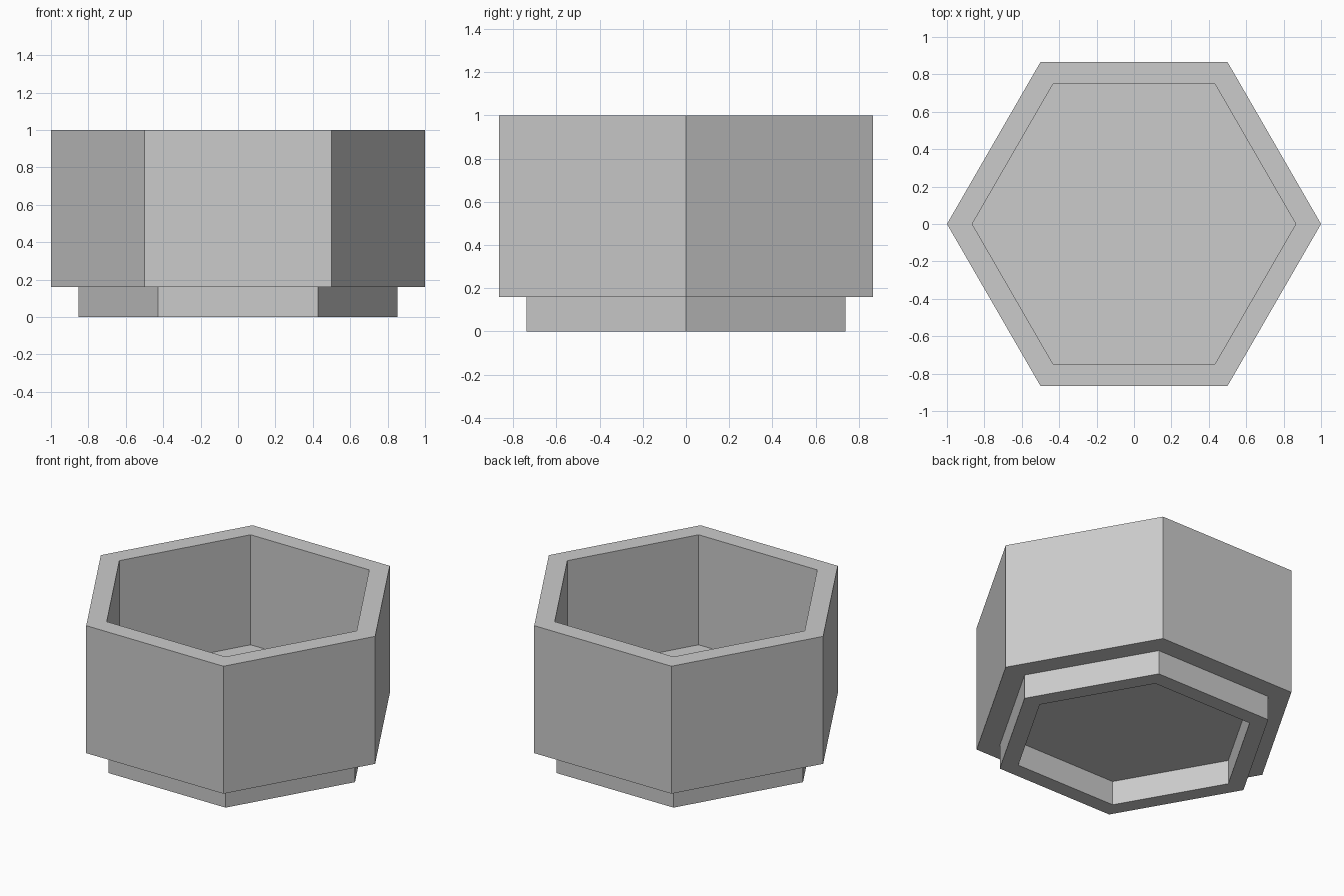
import bpy
import bmesh
from math import cos, sin, pi

cube = bpy.data.objects.get("Cube")
if cube:
    bpy.data.objects.remove(cube, do_unlink=True)

SIDES = 6

# Single plain grey
grey = bpy.data.materials.new("plain grey")
grey.use_nodes = True
colour = (0.6, 0.6, 0.6, 1)
grey.diffuse_color = colour
grey.node_tree.nodes["Principled BSDF"].inputs["Base Color"].default_value = colour


def turned_solid(name, profile):
    """Sweep a (radius, height) profile round a hexagon and cap both ends."""
    bm = bmesh.new()
    rings = []
    for radius, z in profile:
        angles = [2 * pi * i / SIDES for i in range(SIDES)]
        rings.append([bm.verts.new((radius * cos(a), radius * sin(a), z)) for a in angles])
    for low, high in zip(rings, rings[1:]):
        for i in range(SIDES):
            j = (i + 1) % SIDES
            bm.faces.new((low[i], low[j], high[j], high[i]))
    bm.faces.new(rings[0])
    bm.faces.new(rings[-1])
    bmesh.ops.recalc_face_normals(bm, faces=bm.faces)
    mesh = bpy.data.meshes.new(name)
    bm.to_mesh(mesh)
    bm.free()
    mesh.materials.append(grey)
    obj = bpy.data.objects.new(name, mesh)
    bpy.context.collection.objects.link(obj)
    return obj


OUTER, INNER = 1.0, 0.865
FOOT_OUTER, FOOT_INNER = 0.853, 0.735
FOOT_TOP, FLOOR, RIM = 0.16, 0.275, 1.0

# Pot: recessed underside, foot ring, outer wall, rim, inner wall, floor
turned_solid("hexagonal_pot", [
    (FOOT_INNER, FOOT_TOP),
    (FOOT_INNER, 0),
    (FOOT_OUTER, 0),
    (FOOT_OUTER, FOOT_TOP),
    (OUTER, FOOT_TOP),
    (OUTER, RIM),
    (INNER, RIM),
    (INNER, FLOOR),
])
